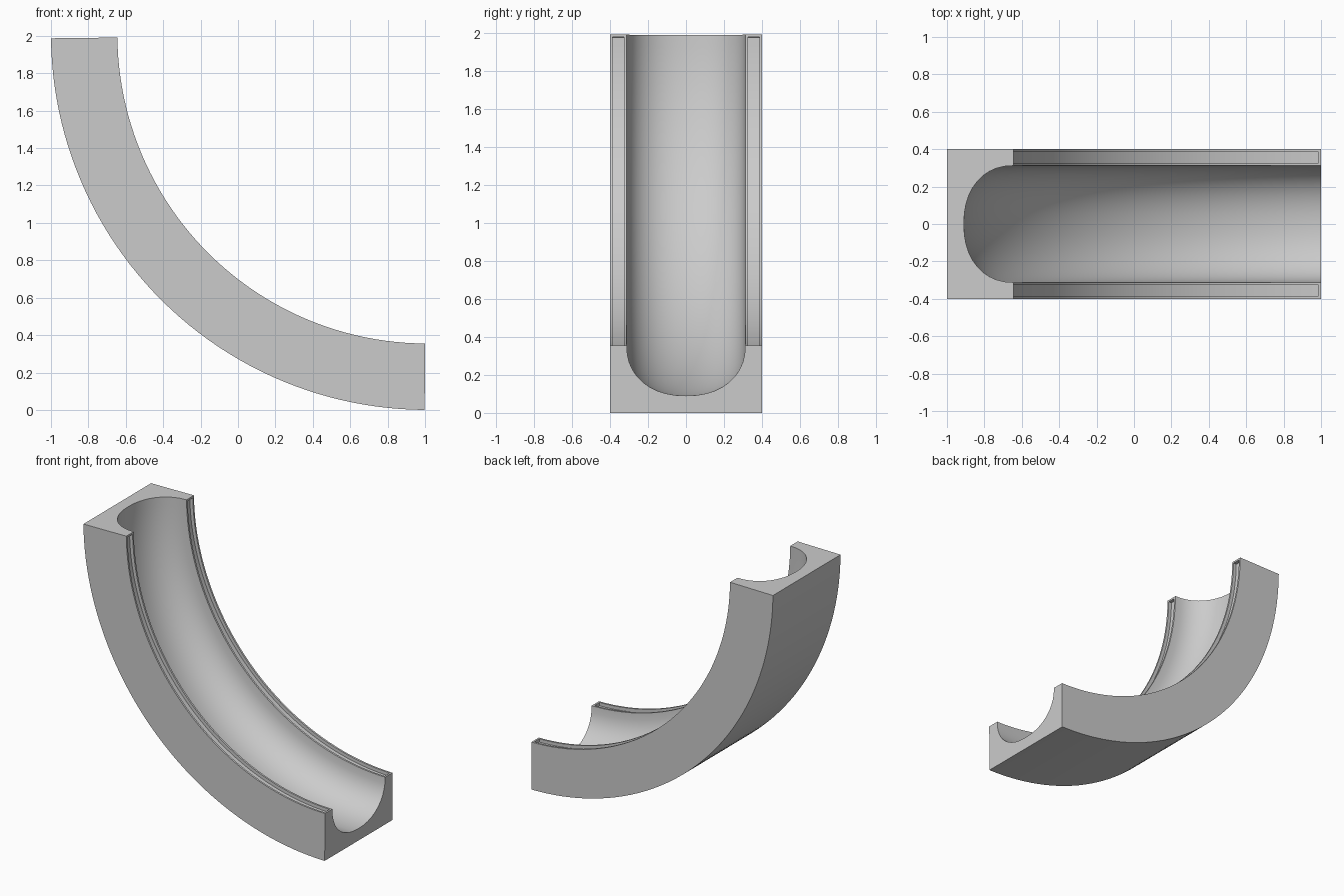
import bpy, bmesh, math
from mathutils import Vector

if "Cube" in bpy.data.objects:
    bpy.data.objects.remove(bpy.data.objects["Cube"])

CX, CZ = 1.01, 2.01            # arc centre
R_OUT, R_IN = 2.01, 1.655      # outer and inner radius
HALF_W, LIP = 0.40, 0.312      # half width of block, half width of channel mouth
CHANNEL = 0.265                # channel depth
SEG, ARC = 48, 20
A0, A1 = 0.0115, math.pi / 2 - 0.006


# Cross-section as (y, radius): outer box with a rounded channel
def channel_point(t, n=2.2):
    c, s = math.cos(t), math.sin(t)
    y = math.copysign(abs(c) ** (2 / n), c) * LIP
    return (y, R_IN + CHANNEL * max(s, 0) ** (2 / n))


profile = [(-HALF_W, R_IN), (-HALF_W, R_OUT), (HALF_W, R_OUT), (HALF_W, R_IN)]
profile += [channel_point(math.pi * i / ARC) for i in range(ARC + 1)]

# Sweep the section around the quarter arc
bm = bmesh.new()
rings = []
for i in range(SEG + 1):
    a = A0 + (A1 - A0) * i / SEG
    rings.append([bm.verts.new((CX - r * math.cos(a), y, CZ - r * math.sin(a)))
                  for y, r in profile])
n = len(profile)
rims = {3: [], n - 1: []}
for p, q in zip(rings, rings[1:]):
    for j in range(n):
        k = (j + 1) % n
        f = bm.faces.new((p[j], p[k], q[k], q[j]))
        if j in rims:
            rims[j].append(f)
bm.faces.new(rings[0])
bm.faces.new(rings[-1])
bmesh.ops.recalc_face_normals(bm, faces=bm.faces[:])

# Shallow recessed slot along each rim
for faces in rims.values():
    bmesh.ops.inset_region(bm, faces=faces, thickness=0.014, use_even_offset=True)
    res = bmesh.ops.extrude_face_region(bm, geom=faces)
    for v in [g for g in res["geom"] if isinstance(g, bmesh.types.BMVert)]:
        d = Vector((v.co.x - CX, 0, v.co.z - CZ)).normalized()
        v.co += d * 0.025
    bmesh.ops.delete(bm, geom=[f for f in faces if f.is_valid], context='FACES')
bmesh.ops.recalc_face_normals(bm, faces=bm.faces[:])

mesh = bpy.data.meshes.new("curved_chute")
bm.to_mesh(mesh)
bm.free()
chute = bpy.data.objects.new("curved_chute", mesh)
bpy.context.collection.objects.link(chute)
bpy.context.view_layer.objects.active = chute
chute.select_set(True)
bpy.ops.object.shade_smooth_by_angle(angle=math.radians(30))
